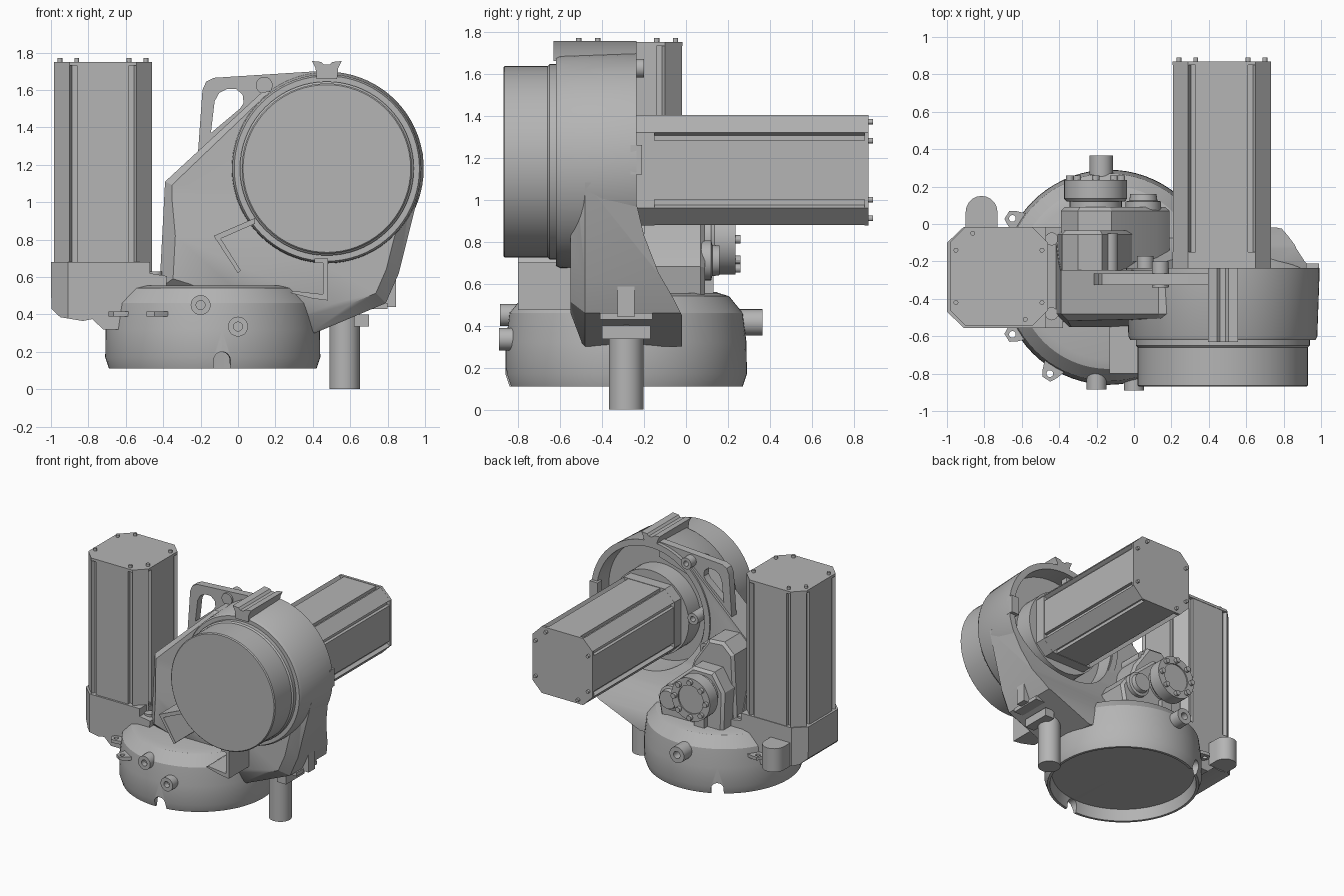
import bpy, bmesh
from math import pi, sin, cos, radians
from mathutils import Matrix, Vector

if "Cube" in bpy.data.objects:
    bpy.data.objects.remove(bpy.data.objects["Cube"])

grey = bpy.data.materials.new("machine grey")
grey.use_nodes = True
grey.diffuse_color = (0.46, 0.46, 0.46, 1)
grey.node_tree.nodes["Principled BSDF"].inputs["Base Color"].default_value = (0.46, 0.46, 0.46, 1)
parts = []


def finish(name, bm):
    bmesh.ops.recalc_face_normals(bm, faces=bm.faces)
    mesh = bpy.data.meshes.new(name)
    bm.to_mesh(mesh)
    bm.free()
    mesh.materials.append(grey)
    ob = bpy.data.objects.new(name, mesh)
    bpy.context.collection.objects.link(ob)
    parts.append(ob)
    return ob


def place(axis, p, q, d):
    return {"x": (d, p, q), "y": (p, d, q), "z": (p, q, d)}[axis]


def prism(name, pts, axis, start, end, chamfer=0):
    """Extrude a flat outline; optionally chamfer the edges of its start face."""
    bm = bmesh.new()
    a = [bm.verts.new(place(axis, p, q, start)) for p, q in pts]
    b = [bm.verts.new(place(axis, p, q, end)) for p, q in pts]
    first = bm.faces.new(a)
    bm.faces.new(b)
    for i in range(len(a)):
        j = (i + 1) % len(a)
        bm.faces.new((a[i], a[j], b[j], b[i]))
    bmesh.ops.recalc_face_normals(bm, faces=bm.faces)
    if chamfer:
        bmesh.ops.bevel(bm, geom=list(first.edges), offset=chamfer, segments=1, affect="EDGES")
    return finish(name, bm)


def box(name, xs, ys, zs):
    return prism(name, [(xs[0], ys[0]), (xs[1], ys[0]), (xs[1], ys[1]), (xs[0], ys[1])], "z", *zs)


def disc(name, axis, p, q, r, start, end, n=32):
    pts = [(p + r * cos(2 * pi * i / n), q + r * sin(2 * pi * i / n)) for i in range(n)]
    return prism(name, pts, axis, start, end)


def lathe(name, profile, centre, axis, steps=72):
    """Spin a closed (radius, height) profile around an axis."""
    bm = bmesh.new()
    rings = []
    for i in range(steps):
        t = 2 * pi * i / steps
        rings.append([bm.verts.new(place(axis, centre[0] + r * cos(t), centre[1] + r * sin(t), h))
                      for r, h in profile])
    for i in range(steps):
        a, b = rings[i], rings[(i + 1) % steps]
        for k in range(len(profile) - 1):
            bm.faces.new((a[k], a[k + 1], b[k + 1], b[k]))
    bmesh.ops.remove_doubles(bm, verts=bm.verts, dist=0.0005)
    return finish(name, bm)


def combine(ob, tool, operation="DIFFERENCE"):
    mod = ob.modifiers.new("cut", "BOOLEAN")
    mod.operation, mod.object, mod.solver = operation, tool, "EXACT"
    bpy.context.view_layer.objects.active = ob
    bpy.ops.object.modifier_apply(modifier=mod.name)
    parts.remove(tool)
    bpy.data.objects.remove(tool)


# Round base, hollow underneath, with cable notches in the rim
BX, BY = -0.135, -0.285
base = lathe("base", [(0, 0.2), (0.52, 0.2), (0.535, 0.11), (0.555, 0.11), (0.575, 0.17), (0.573, 0.32),
                      (0.555, 0.46), (0.49, 0.54), (0.44, 0.555), (0, 0.555)], (BX, BY), "z")
for angle in (-85, 120):
    notch = disc("notch", "x", 0, 0.155, 0.045, 0.45, 0.7, 24)
    notch.data.transform(Matrix.Translation((BX, BY, 0)) @ Matrix.Rotation(radians(angle), 4, "Z"))
    combine(base, notch)
    slot = box("slot", (0.45, 0.7), (-0.045, 0.045), (0.05, 0.155))
    slot.data.transform(Matrix.Translation((BX, BY, 0)) @ Matrix.Rotation(radians(angle), 4, "Z"))
    combine(base, slot)


# Hollow connectors around the base
def connector(name, x, z, r, y0, y1):
    lathe(name, [(0, y0), (r, y0), (r, y1), (r * 0.45, y1), (r * 0.45, y0 * 0.4 + y1 * 0.6),
                 (0, y0 * 0.4 + y1 * 0.6)], (x, z), "y", 28)


connector("front_connector_upper", -0.2, 0.45, 0.053, -0.78, -0.885)
connector("front_connector_lower", 0.0, 0.335, 0.053, -0.78, -0.89)
connector("rear_connector", -0.175, 0.415, 0.063, 0.2, 0.365)

# Mounting ears with holes
for x, y, angle in ((-0.65, 0.03, 148), (-0.65, -0.59, 212), (-0.45, -0.8, 238)):
    ear = prism("mounting_ear", [(-0.16, -0.1), (0, -0.045), (0.035, -0.025), (0.035, 0.025),
                                 (0, 0.045), (-0.16, 0.1)], "z", 0.39, 0.415)
    combine(ear, disc("hole", "z", 0, 0, 0.018, 0.3, 0.5, 16))
    ear.data.transform(Matrix.Translation((x, y, 0)) @ Matrix.Rotation(radians(angle), 4, "Z"))

# Cast arm: front outline intersected with a side outline that flares at the foot
arm = prism("arm_casting", [(-0.42, 0.54), (-0.39, 1.11), (0.13, 1.59), (0.475, 1.6), (0.85, 1.35),
                            (0.975, 1.08), (0.86, 0.62), (0.79, 0.46), (0.41, 0.3), (0.25, 0.33)],
            "y", -0.55, 0.05, 0.07)
combine(arm, prism("side", [(-0.47, 0.25), (-0.55, 0.46), (-0.55, 0.82), (-0.52, 1.03), (-0.5, 1.8),
                            (-0.25, 1.8), (-0.245, 1.02), (-0.2, 0.83), (-0.13, 0.65), (-0.06, 0.53),
                            (-0.02, 0.45), (-0.02, 0.25)], "x", -1, 1.2), "INTERSECT")
RX, RZ = 0.475, 1.18
combine(arm, disc("hollow", "y", RX, RZ, 0.462, -0.38, -0.1, 72))
prism("arm_shoulder", [(-0.415, 0.5), (-0.385, 1.1), (-0.3, 1.18), (-0.17, 1.17), (-0.04, 0.98),
                       (0.05, 0.72), (0.08, 0.5)], "y", -0.035, -0.45, 0.02)

# Round joint housing, open at the rear, and its front drum
lathe("joint_housing", [(0, -0.62), (0.495, -0.62), (0.505, -0.6), (0.518, -0.235), (0.47, -0.235),
                        (0.465, -0.38), (0, -0.38)], (RX, RZ), "y")
lathe("front_drum", [(0, -0.87), (0.448, -0.87), (0.455, -0.863), (0.455, -0.66), (0.465, -0.65),
                     (0.465, -0.6), (0, -0.6)], (RX, RZ), "y")
prism("top_lug", [(0.42, 1.66), (0.415, 1.715), (0.395, 1.755), (0.445, 1.75), (0.46, 1.735),
                  (0.49, 1.735), (0.505, 1.75), (0.555, 1.755), (0.535, 1.715), (0.53, 1.66)],
      "y", -0.63, -0.235)

# Stop brackets below the drum
for name, pts in (
        ("left_stop_arm", [(-0.13, 0.82), (0.09, 0.915), (0.09, 0.885), (-0.115, 0.795)]),
        ("left_stop_leg", [(-0.13, 0.82), (0.0, 0.62), (0.015, 0.635), (-0.095, 0.81)]),
        ("right_stop_post", [(0.41, 0.7), (0.48, 0.7), (0.48, 0.48), (0.455, 0.48), (0.455, 0.675), (0.41, 0.675)]),
        ("right_stop_foot", [(0.28, 0.515), (0.4, 0.485), (0.48, 0.475), (0.48, 0.505), (0.3, 0.525)])):
    prism(name, pts, "y", -0.8, -0.5)

# Lifting handle with a rounded opening
handle = prism("lifting_handle", [(-0.215, 1.25), (-0.19, 1.6), (-0.17, 1.645), (-0.13, 1.665),
                                  (0.42, 1.7), (0.42, 1.58), (0.15, 1.5), (-0.1, 1.25)], "y", -0.325, -0.265)
combine(handle, prism("opening", [(-0.145, 1.37), (-0.125, 1.54), (-0.1, 1.585), (-0.06, 1.605), (-0.01, 1.605),
                                  (0.025, 1.575), (0.03, 1.53), (0.01, 1.5)], "y", -0.5, 0))


# Square motors with grooved corners, an end plate and screws
def motor(name, length, matrix):
    quarter = [(0.26, 0.14), (0.235, 0.14), (0.235, 0.165), (0.262, 0.18), (0.18, 0.262),
               (0.165, 0.235), (0.14, 0.235), (0.14, 0.26)]
    outline, plate = [], []
    for k in range(4):
        c, s = round(cos(k * pi / 2)), round(sin(k * pi / 2))
        turn = lambda p: (p[0] * c - p[1] * s, p[0] * s + p[1] * c)
        outline += [turn(p) for p in quarter]
        plate += [turn(p) for p in ((0.263, 0.18), (0.18, 0.263))]
    made = [prism(name + "_body", outline, "z", 0, length - 0.015),
            prism(name + "_end_plate", plate, "z", length - 0.02, length),
            prism(name + "_mount", plate, "z", -0.06, 0.04)]
    for x, y in ((0.23, 0.14), (0.14, -0.23), (-0.23, -0.14), (-0.14, 0.23), (-0.23, 0.14), (0.23, -0.14)):
        made.append(disc(name + "_screw", "z", x, y, 0.013, length - 0.01, length + 0.02, 12))
    for ob in made:
        ob.data.transform(matrix)


motor("upright_motor", 1.13, Matrix.Translation((-0.722, -0.28, 0.62)))
motor("rear_motor", 1.06, Matrix.Translation((0.47, -0.19, 1.14)) @ Matrix.Rotation(-pi / 2, 4, "X"))
disc("motor_adapter", "y", 0.47, 1.14, 0.33, -0.4, -0.235, 48)

# Foot carrying the upright motor
foot = prism("motor_foot", [(-1, 0.68), (-0.998, 0.43), (-0.95, 0.385), (-0.83, 0.365), (-0.78, 0.375),
                            (-0.72, 0.32), (-0.4, 0.32), (-0.38, 0.605), (-0.47, 0.62), (-0.47, 0.68)],
             "y", -0.56, -0.01)
combine(foot, prism("plan", [(-1.01, -0.46), (-0.91, -0.555), (-0.3, -0.555), (-0.3, -0.015),
                             (-0.91, -0.015), (-1.01, -0.11)], "z", 0, 1), "INTERSECT")
lobe = [(-0.9, -0.05)] + [(-0.815 - 0.085 * cos(i * pi / 10), 0.065 + 0.085 * sin(i * pi / 10))
                          for i in range(11)] + [(-0.73, -0.05)]
prism("foot_lobe", lobe, "z", 0.375, 0.56)
for y in (-0.48, -0.08):
    disc("foot_bolt", "z", -0.44, y, 0.035, 0.55, 0.63, 16)

# Rear gear housing, bolted flange and idler cover
FX, FZ = -0.205, 0.81
prism("gear_housing", [(-0.38, 0.53), (-0.39, 0.85), (-0.3, 0.99), (-0.12, 0.99), (0.12, 0.78),
                       (0.19, 0.68), (0.16, 0.53)], "y", 0.09, -0.2, 0.02)
disc("gear_neck", "y", FX, FZ, 0.14, 0.0, 0.15)
lathe("gear_flange", [(0, 0.12), (0.155, 0.12), (0.168, 0.135), (0.168, 0.235), (0.11, 0.235),
                      (0.11, 0.225), (0, 0.225)], (FX, FZ), "y", 48)
for k in range(8):
    a = k * pi / 4
    disc("flange_bolt", "y", FX + 0.138 * cos(a), FZ + 0.138 * sin(a), 0.02, 0.22, 0.26, 12)
lathe("idler_cover", [(0, 0.05), (0.095, 0.05), (0.095, 0.12), (0.075, 0.125), (0.07, 0.16), (0, 0.16)],
      (0.05, 0.71), "y", 32)
box("gear_bracket", (-0.25, -0.16), (0.03, 0.13), (0.53, 0.66))

# Threaded bosses on the rear of the arm
for x, z, y in ((0.14, 1.625, -0.2), (0.06, 1.22, -0.17), (-0.13, 1.08, -0.05)):
    connector("rear_boss", x, z, 0.045, -0.34, y)

# Cable tube with its clamp
disc("cable_tube", "z", 0.57, BY, 0.082, 0, 0.5, 40)
box("tube_clamp", (0.68, 0.8), (-0.41, -0.16), (0.43, 0.46))
box("clamp_block", (0.62, 0.7), (-0.4, -0.17), (0.335, 0.4))
box("clamp_rib", (0.7, 0.845), (-0.325, -0.245), (0.44, 0.66))
box("side_latch", (0.92, 0.99), (-0.265, -0.21), (1.12, 1.26))

# Smooth curved surfaces while keeping the machined edges crisp
bpy.ops.object.select_all(action="DESELECT")
for ob in parts:
    ob.select_set(True)
bpy.context.view_layer.objects.active = base
bpy.ops.object.shade_smooth_by_angle(angle=radians(28))
